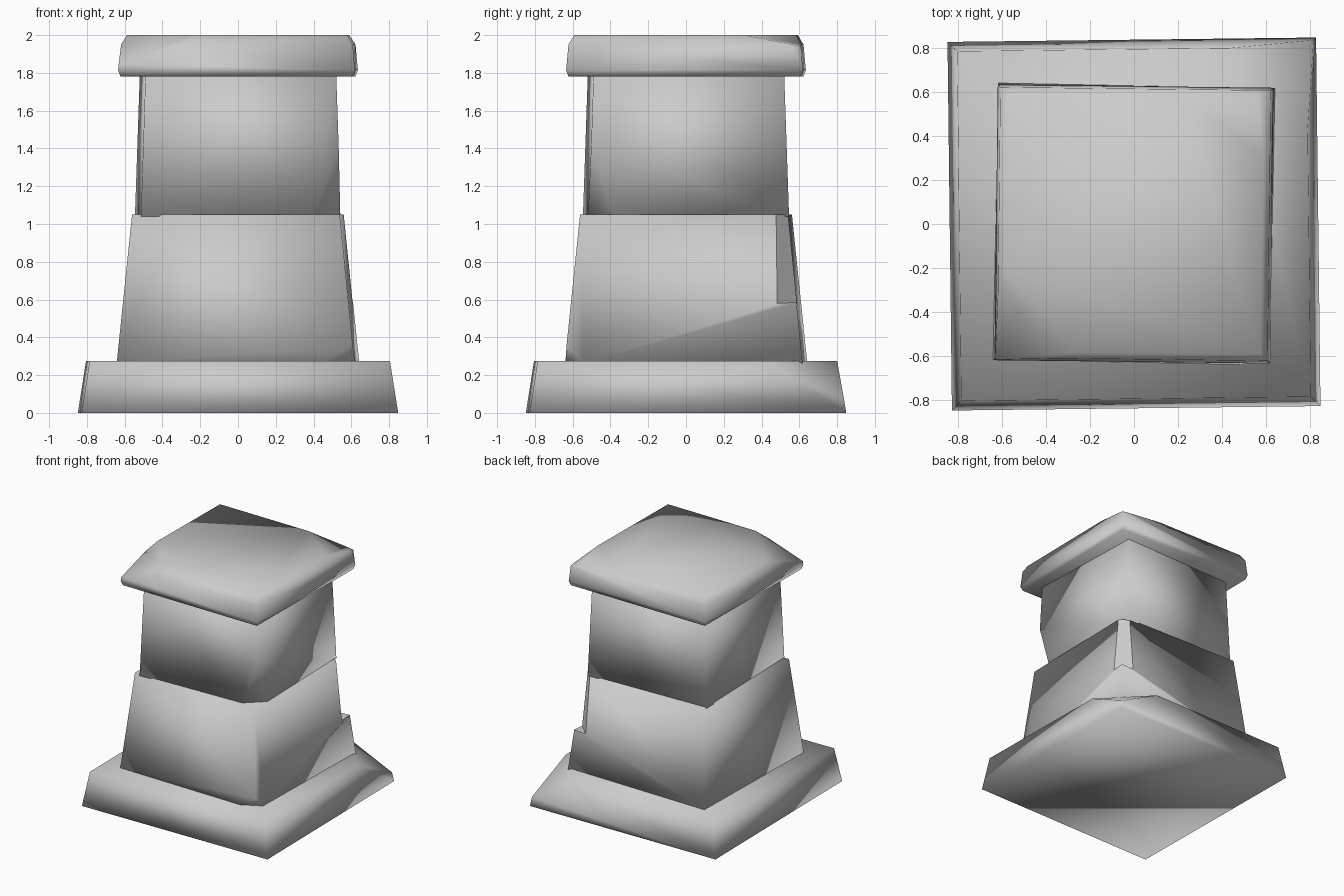
import bpy, bmesh, math
from mathutils import Vector, Matrix

if "Cube" in bpy.data.objects:
    bpy.data.objects.remove(bpy.data.objects["Cube"], do_unlink=True)

stone = bpy.data.materials.new("grey_stone")
stone.use_nodes = True
GREY = (0.6, 0.6, 0.6, 1)
stone.diffuse_color = GREY
stone.node_tree.nodes["Principled BSDF"].inputs["Base Color"].default_value = GREY


def block(name, rings, turn, chips=()):
    """Square block from (half width, height) rings, with corners sliced off by planes."""
    bm = bmesh.new()
    loops = [[bm.verts.new((sx * w, sy * w, z)) for sx, sy in
              ((-1, -1), (1, -1), (1, 1), (-1, 1))] for w, z in rings]
    bm.faces.new(reversed(loops[0]))
    bm.faces.new(loops[-1])
    for low, high in zip(loops, loops[1:]):
        for i in range(4):
            j = (i + 1) % 4
            bm.faces.new((low[i], low[j], high[j], high[i]))
    centre = Vector((0, 0, (rings[0][1] + rings[-1][1]) / 2))
    for a, b, c in chips:
        a, b, c = Vector(a), Vector(b), Vector(c)
        normal = (b - a).cross(c - a).normalized()
        if normal.dot(centre - a) > 0:
            normal.negate()
        cut = bmesh.ops.bisect_plane(bm, geom=bm.verts[:] + bm.edges[:] + bm.faces[:],
                                     plane_co=a, plane_no=normal, clear_outer=True)
        rim = [e for e in cut["geom_cut"] if isinstance(e, bmesh.types.BMEdge)]
        bmesh.ops.holes_fill(bm, edges=rim, sides=0)
    bmesh.ops.recalc_face_normals(bm, faces=bm.faces[:])
    bm.transform(Matrix.Rotation(turn, 4, "Z"))
    mesh = bpy.data.meshes.new(name)
    bm.to_mesh(mesh)
    bm.free()
    mesh.materials.append(stone)
    mesh.shade_smooth()
    obj = bpy.data.objects.new(name, mesh)
    bpy.context.collection.objects.link(obj)
    return obj


# Wide plinth with one broken upper corner
block("plinth", [(0.838, 0), (0.795, 0.275)], 0.012,
      [((0.8, 0.42, 0.275), (0.44, 0.8, 0.275), (0.83, 0.83, 0.07))])

# Tapering lower block with a chipped foot
lower = block("lower_block", [(0.63, 0.26), (0.55, 1.05)], -0.02,
              [((0.45, -0.63, 0.26), (0.63, -0.53, 0.26), (0.62, -0.62, 0.36))])

# Upper shaft with a chip at its foot
block("upper_block", [(0.53, 1.04), (0.505, 1.79)], 0.03,
      [((0.38, -0.53, 1.04), (0.53, -0.4, 1.04), (0.52, -0.52, 1.42))])

# Cap slab with worn edges and two broken corners
block("cap", [(0.615, 1.78), (0.627, 1.815), (0.615, 1.95), (0.585, 2.0)], -0.012,
      [((-0.6, -0.2, 2.0), (-0.2, -0.6, 2.0), (-0.62, -0.62, 1.85)),
       ((0.2, 0.6, 2.0), (0.6, 0.3, 2.0), (0.62, 0.62, 1.94))])

# Cutter for the ledge in the corner of the lower block
bpy.ops.mesh.primitive_cube_add(size=1)
cutter = bpy.context.object
cutter.name = "ledge_cutter"
cutter.matrix_world = (Matrix.Translation((0.545, 0.545, 0.58))
                       @ Matrix.Rotation(math.pi / 4, 4, "Z")
                       @ Matrix.Rotation(-0.08, 4, "Y")
                       @ Matrix.Diagonal((0.4, 0.6, 0.8, 1))
                       @ Matrix.Translation((0.5, 0, 0.5)))
cutter.hide_render = True
cutter.hide_set(True)
ledge = lower.modifiers.new("ledge", "BOOLEAN")
ledge.operation = "DIFFERENCE"
ledge.object = cutter
ledge.solver = "EXACT"
